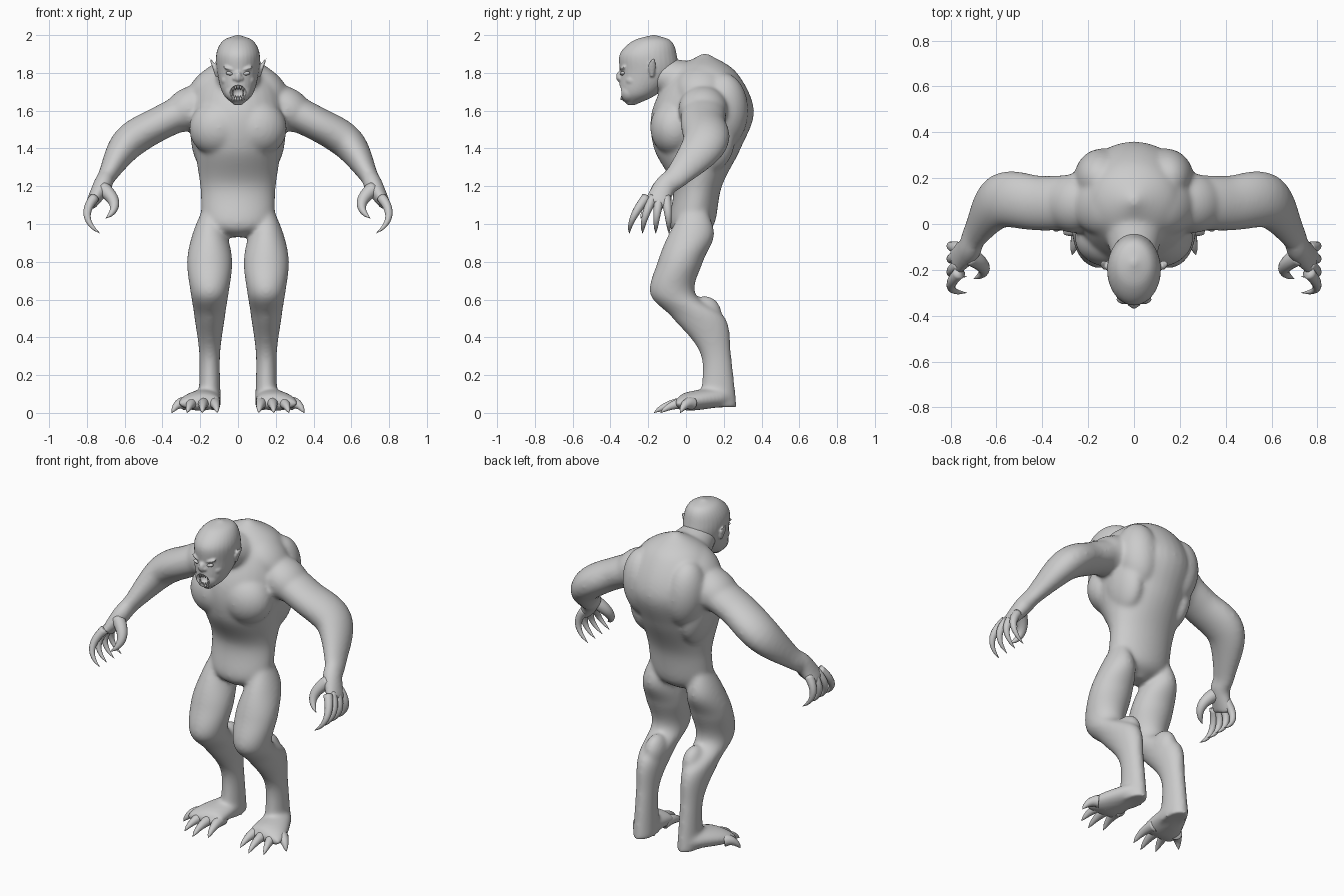
import bpy, bmesh, math
from mathutils import Vector, Matrix

if "Cube" in bpy.data.objects:
    bpy.data.objects.remove(bpy.data.objects["Cube"])

GREY = (0.6, 0.6, 0.6, 1)
skin = bpy.data.materials.new("grey_skin")
skin.use_nodes = True
skin.diffuse_color = GREY
skin.node_tree.nodes["Principled BSDF"].inputs["Base Color"].default_value = GREY
SIDES = (1, -1)
ACROSS, DEPTH, UP = (Vector(axis) for axis in Matrix.Identity(3))


def spline(points, steps):
    """Catmull-Rom through points given as x, y, z, width, depth."""
    knots = [Vector(point) for point in points]
    knots = [knots[0] * 2 - knots[1]] + knots + [knots[-1] * 2 - knots[-2]]
    path = []
    for before, start, end, after in zip(knots, knots[1:], knots[2:], knots[3:]):
        leave, arrive = (end - before) / 2, (after - start) / 2
        for step in range(steps):
            t = step / steps
            ease = t * t * (3 - 2 * t)
            path.append(start.lerp(end, ease) + leave * t * (1 - t) ** 2 - arrive * t * t * (1 - t))
    return path + [knots[-2]]


def tube(bm, points, ref=None, side=1, sides=32, steps=8):
    """Loft ellipses along a path; level slices when ref is None."""
    path = spline(points, steps)
    centres = [Vector(point[:3]) for point in path]
    last = len(path) - 1
    rings = []
    for i, point in enumerate(path):
        u, v = ACROSS, DEPTH
        if ref:
            tangent = (centres[min(i + 1, last)] - centres[max(i - 1, 0)]).normalized()
            u = tangent.cross(ref).normalized()
            v = u.cross(tangent)
        ring = []
        for k in range(sides):
            angle = math.tau * k / sides
            width, depth = max(point[3], .001), max(point[4], .001)
            corner = centres[i] + u * math.cos(angle) * width + v * math.sin(angle) * depth
            corner.x *= side
            ring.append(bm.verts.new(corner))
        rings.append(ring)
    for lower, upper in zip(rings, rings[1:]):
        for k in range(sides):
            bm.faces.new((lower[k - 1], lower[k], upper[k], upper[k - 1]))
    bm.faces.new(rings[0])
    bm.faces.new(rings[-1])


def slices(bm, x, rows, side=1):
    """Stack of level ellipses, each given as z, y, width, depth."""
    tube(bm, [(x, y, z, width, depth) for z, y, width, depth in rows], None, side)


def horn(bm, root, bend, tip, radius, side=1):
    """Curved digit that thins out to a point."""
    root, bend, tip = Vector(root), Vector(bend), Vector(tip)
    points = []
    for step in range(9):
        t = step / 8
        spot = root.lerp(bend, t).lerp(bend.lerp(tip, t), t)
        thick = radius * (1 - t) ** .6
        points.append((*spot, thick, thick))
    tube(bm, points, DEPTH if abs(tip.y - root.y) < .12 else UP, side, 12, 2)


def blob(bm, centre, radii, side=1, tilt=0):
    """Ellipsoid mass, tilted around the depth axis."""
    spot = Vector(centre)
    spot.x *= side
    place = Matrix.Translation(spot) @ Matrix.Rotation(tilt * side, 4, "Y") @ Matrix.Diagonal((*radii, 1))
    bmesh.ops.create_uvsphere(bm, u_segments=24, v_segments=16, radius=1, matrix=place)


def finish(name, bm, voxel=0, rounds=0):
    """Turn the parts into one object, fused into a single skin if asked."""
    bmesh.ops.recalc_face_normals(bm, faces=bm.faces)
    mesh = bpy.data.meshes.new(name)
    bm.to_mesh(mesh)
    bm.free()
    mesh.materials.append(skin)
    mesh.polygons.foreach_set("use_smooth", [True] * len(mesh.polygons))
    part = bpy.data.objects.new(name, mesh)
    bpy.context.scene.collection.objects.link(part)
    if voxel:
        fuse = part.modifiers.new("fuse", "REMESH")
        fuse.mode, fuse.voxel_size, fuse.use_smooth_shade = "VOXEL", voxel, True
        relax = part.modifiers.new("relax", "SMOOTH")
        relax.factor, relax.iterations = .5, rounds
    return part


# Torso from crotch to hump, then the forward neck
body = bmesh.new()
slices(body, 0, [(.93, .02, .05, .05), (1, .03, .18, .12), (1.2, .06, .2, .13), (1.4, .06, .23, .23),
                 (1.6, .09, .26, .27), (1.8, .1, .19, .17), (1.9, .1, .02, .02)])
tube(body, [(0, .1, 1.7, .16, .15), (0, -.1, 1.78, .11, .1), (0, -.2, 1.8, .08, .08)], UP)

for side in SIDES:
    # Chest, trapezius, shoulder blade, flank, shoulder and calf muscles
    blob(body, (.1, -.06, 1.51), (.16, .13, .15), side, .3)
    blob(body, (.14, .08, 1.73), (.15, .13, .09), side, .7)
    blob(body, (.14, .2, 1.6), (.12, .13, .2), side, .1)
    blob(body, (.17, .12, 1.45), (.08, .14, .18), side, .1)
    blob(body, (.26, .09, 1.61), (.15, .13, .11), side, .6)
    blob(body, (.13, .1, .52), (.06, .09, .1), side)
    # Arm down to the palm
    tube(body, [(.16, .1, 1.65, .1, .12), (.4, .09, 1.54, .09, .12), (.58, .1, 1.43, .09, .12),
                (.69, -.04, 1.26, .05, .07), (.72, -.11, 1.2, .05, .06), (.78, -.16, 1.1, .03, .07)],
         DEPTH, side)
    # Leg from hip to heel, then the foot
    slices(body, .15, [(1.12, .05, .02, .04), (.95, .03, .09, .12), (.8, -.03, .12, .12),
                       (.63, -.07, .1, .12), (.5, .07, .08, .14), (.3, .16, .055, .08),
                       (.03, .17, .06, .1)], side)
    tube(body, [(.15, .25, .07, .03, .03), (.16, .18, .08, .07, .05), (.2, .01, .06, .11, .05),
                (.2, -.05, .04, .11, .02)], UP, side)
finish("body", body, .01, 18)

# Clawed fingers, thumbs and toes, spread by a fan rule
digits = bmesh.new()
for side in SIDES:
    for i in range(4):
        base, tip = -.21 + .035 * i, -.3 + .07 * i
        horn(digits, (.76, base, 1.14), (.85, tip, 1.03), (.73, tip, .95), .027, side)
        root = Vector((.13 + .05 * i, .03, .05))
        tip = Vector((.11 + .08 * i, .035 * (i - 1) ** 2 - .17, 0))
        horn(digits, root, root.lerp(tip, .6) + UP * .04, tip, .036, side)
    horn(digits, (.72, -.14, 1.19), (.6, -.2, 1.1), (.7, -.24, 1.03), .04, side)
finish("fingers_and_toes", digits)

# Head from chin to crown, with nose and muzzle
head = bmesh.new()
slices(head, 0, [(1.63, -.29, .02, .02), (1.69, -.25, .08, .1), (1.8, -.2, .11, .15),
                 (1.9, -.2, .115, .15), (1.97, -.18, .08, .1), (2, -.17, .01, .01)])
blob(head, (0, -.35, 1.78), (.02, .02, .03))
blob(head, (0, -.3, 1.7), (.07, .055, .06))
for side in SIDES:
    # Nostril, cheek, frowning brow and pointed ear
    blob(head, (.02, -.35, 1.77), (.01, .01, .01), side)
    blob(head, (.06, -.28, 1.76), (.03, .04, .03), side, -.3)
    blob(head, (.04, -.33, 1.82), (.04, .02, .01), side, -.3)
    tube(head, [(.11, -.18, 1.78, .01, .01), (.13, -.18, 1.84, .01, .02), (.155, -.17, 1.89, 0, 0)], None, side)
head_part = finish("head", head, .006, 4)

# Open mouth
hollow = bmesh.new()
blob(hollow, (0, -.36, 1.695), (.045, .06, .04))
cutter = finish("mouth_cutter", hollow)
cutter.hide_render = True
cutter.hide_set(True)
cut = head_part.modifiers.new("mouth", "BOOLEAN")
cut.operation, cut.object, cut.solver = "DIFFERENCE", cutter, "EXACT"

# Teeth in two rows, the outer ones long fangs
teeth = bmesh.new()
for row in SIDES:
    for i in range(-2, 3):
        length = .04 if abs(i) == 2 else .025
        gum = Vector((i * .013, abs(i) * .005 - .34, 1.695 + row * .038))
        horn(teeth, gum, gum - UP * row * length / 2, gum - UP * row * length, .008)
finish("teeth", teeth)

# Eyes
eyes = bmesh.new()
for side in SIDES:
    blob(eyes, (.045, -.335, 1.797), (.02, .015, .01), side, -.2)
finish("eyes", eyes)
